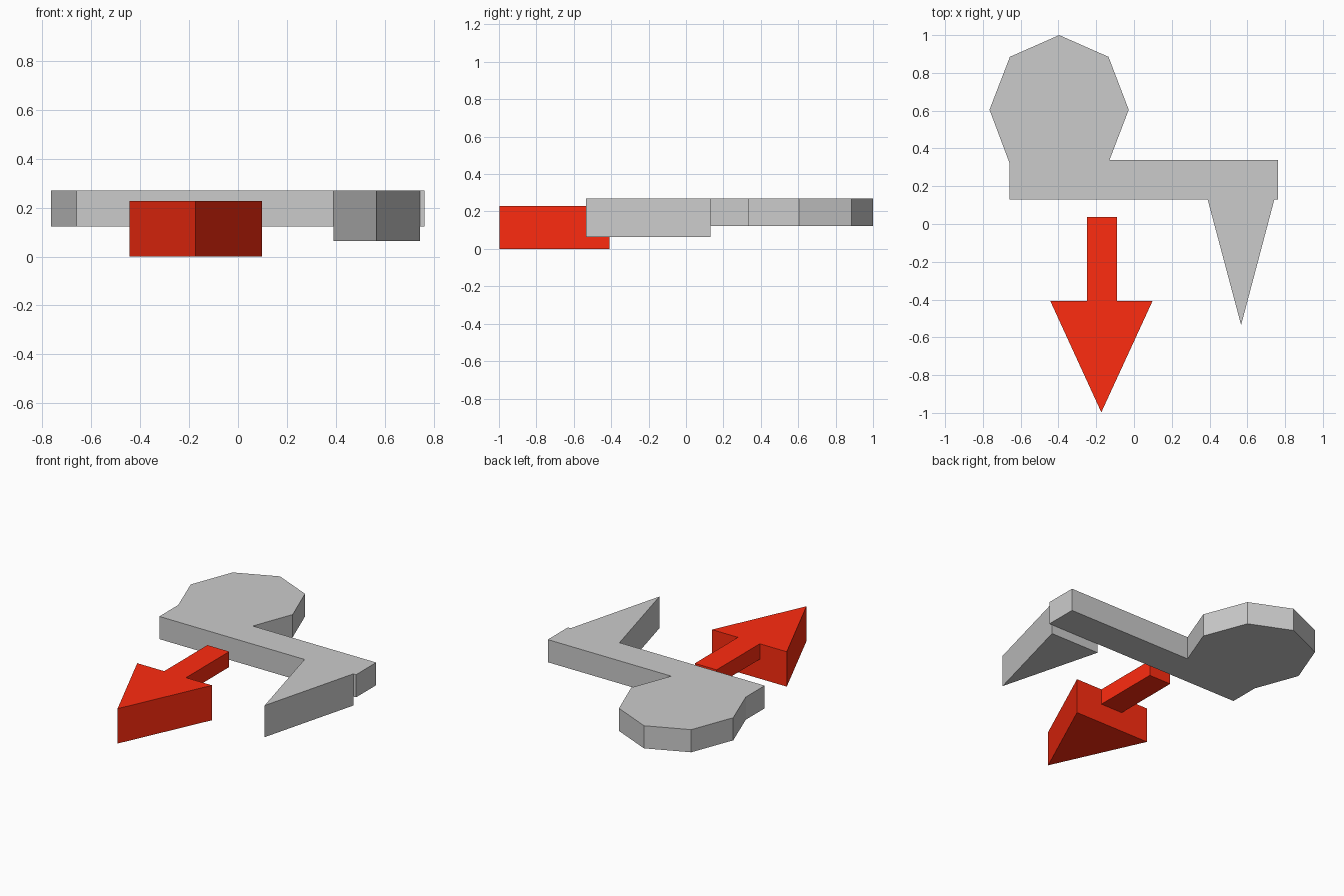
import bpy
import bmesh

if "Cube" in bpy.data.objects:
    bpy.data.objects.remove(bpy.data.objects["Cube"])


def prism(name, outline, z0, z1, material=None):
    """Extrude a counter-clockwise outline from z0 up to z1."""
    bm = bmesh.new()
    face = bm.faces.new([bm.verts.new((x, y, z0)) for x, y in outline])
    grown = bmesh.ops.extrude_face_region(bm, geom=[face], use_keep_orig=True)
    top = [g for g in grown["geom"] if isinstance(g, bmesh.types.BMVert)]
    bmesh.ops.translate(bm, verts=top, vec=(0, 0, z1 - z0))
    bmesh.ops.recalc_face_normals(bm, faces=bm.faces)
    mesh = bpy.data.meshes.new(name)
    bm.to_mesh(mesh)
    bm.free()
    if material:
        mesh.materials.append(material)
    obj = bpy.data.objects.new(name, mesh)
    bpy.context.collection.objects.link(obj)
    return obj


red = bpy.data.materials.new("red")
red.diffuse_color = (1.0, 0.025, 0.005, 1)
red.use_nodes = True
red.node_tree.nodes["Principled BSDF"].inputs["Base Color"].default_value = red.diffuse_color

# Bar with the eight-sided disc merged into its left end
prism("bar_and_disc", [
    (-0.66, 0.13), (0.763, 0.13), (0.763, 0.338), (-0.13, 0.338),
    (-0.028, 0.605), (-0.135, 0.885), (-0.396, 1.0), (-0.657, 0.885),
    (-0.765, 0.605), (-0.66, 0.325)], 0.122, 0.27)

# Deeper pointed wedge on the right end of the bar
prism("pointed_wedge", [(0.39, 0.13), (0.567, -0.535), (0.743, 0.13)],
      0.063, 0.27)

# Red arrow: thick head, thinner shaft flush with its top
prism("arrow_head", [(-0.443, -0.408), (-0.173, -0.997), (0.098, -0.408)],
      0.0, 0.228, red)
prism("arrow_shaft", [(-0.248, -0.408), (-0.09, -0.408),
                      (-0.09, 0.038), (-0.248, 0.038)], 0.127, 0.228, red)
